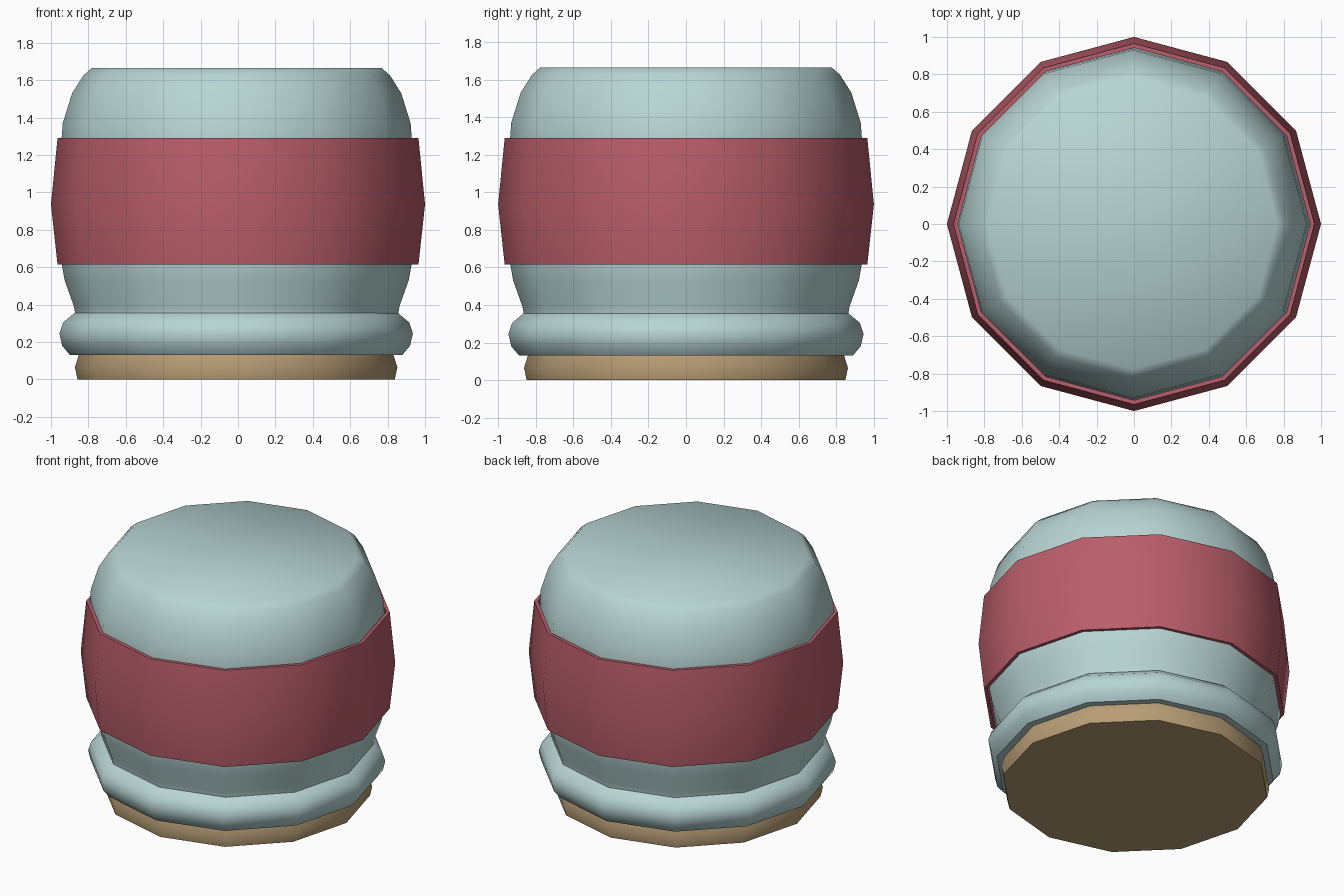
import bpy, bmesh, math

if "Cube" in bpy.data.objects:
    bpy.data.objects.remove(bpy.data.objects["Cube"])

SIDES = 12


def material(name, rgb):
    m = bpy.data.materials.new(name)
    m.diffuse_color = (*rgb, 1)
    m.use_nodes = True
    m.node_tree.nodes["Principled BSDF"].inputs["Base Color"].default_value = m.diffuse_color
    return m


def lathe(name, profile, mat, closed=False, offset=(0, 0), angle=50):
    """Spin an (r, z) profile listed bottom to top; closed makes a hollow ring."""
    bm = bmesh.new()
    rings = []
    for r, z in profile:
        rings.append([bm.verts.new((r * math.cos(i * math.tau / SIDES) + offset[0],
                                    r * math.sin(i * math.tau / SIDES) + offset[1], z))
                      for i in range(SIDES)])
    pairs = list(zip(rings, rings[1:]))
    if closed:
        pairs.append((rings[-1], rings[0]))
    for a, b in pairs:
        for i in range(SIDES):
            j = (i + 1) % SIDES
            bm.faces.new((a[i], a[j], b[j], b[i]))
    if not closed:
        bm.faces.new(rings[0][::-1])
        bm.faces.new(rings[-1])
    bmesh.ops.recalc_face_normals(bm, faces=bm.faces)
    me = bpy.data.meshes.new(name)
    bm.to_mesh(me)
    bm.free()
    me.materials.append(mat)
    ob = bpy.data.objects.new(name, me)
    bpy.context.collection.objects.link(ob)
    bpy.ops.object.select_all(action='DESELECT')
    ob.select_set(True)
    bpy.context.view_layer.objects.active = ob
    bpy.ops.object.shade_smooth_by_angle(angle=math.radians(angle))
    return ob


blue = material("pale_blue", (0.48, 0.66, 0.66))
red = material("muted_red", (0.49, 0.112, 0.145))
tan = material("tan", (0.48, 0.34, 0.18))

# Rounded barrel body with flat top
lathe("body", [(0.84, 0.2), (0.865, 0.36), (0.87, 0.39), (0.92, 0.53), (0.936, 0.62),
               (0.955, 0.935), (0.936, 1.29), (0.93, 1.37), (0.88, 1.53),
               (0.82, 1.625), (0.775, 1.665)], blue, offset=(-0.007, 0), angle=60)

# Rolled lip around the foot
lathe("lower_rim", [(0.80, 0.13), (0.888, 0.13), (0.93, 0.18), (0.945, 0.245),
                    (0.925, 0.305), (0.865, 0.355), (0.82, 0.37)], blue, offset=(-0.01, 0))

# Wide wrap around the middle
lathe("middle_band", [(0.965, 0.615), (1.0, 0.935), (0.965, 1.29),
                      (0.942, 1.29), (0.965, 0.935), (0.942, 0.615)], red, closed=True)

# Base plug
lathe("base", [(0.848, 0.0), (0.862, 0.065), (0.84, 0.135)], tan, offset=(-0.01, 0))
